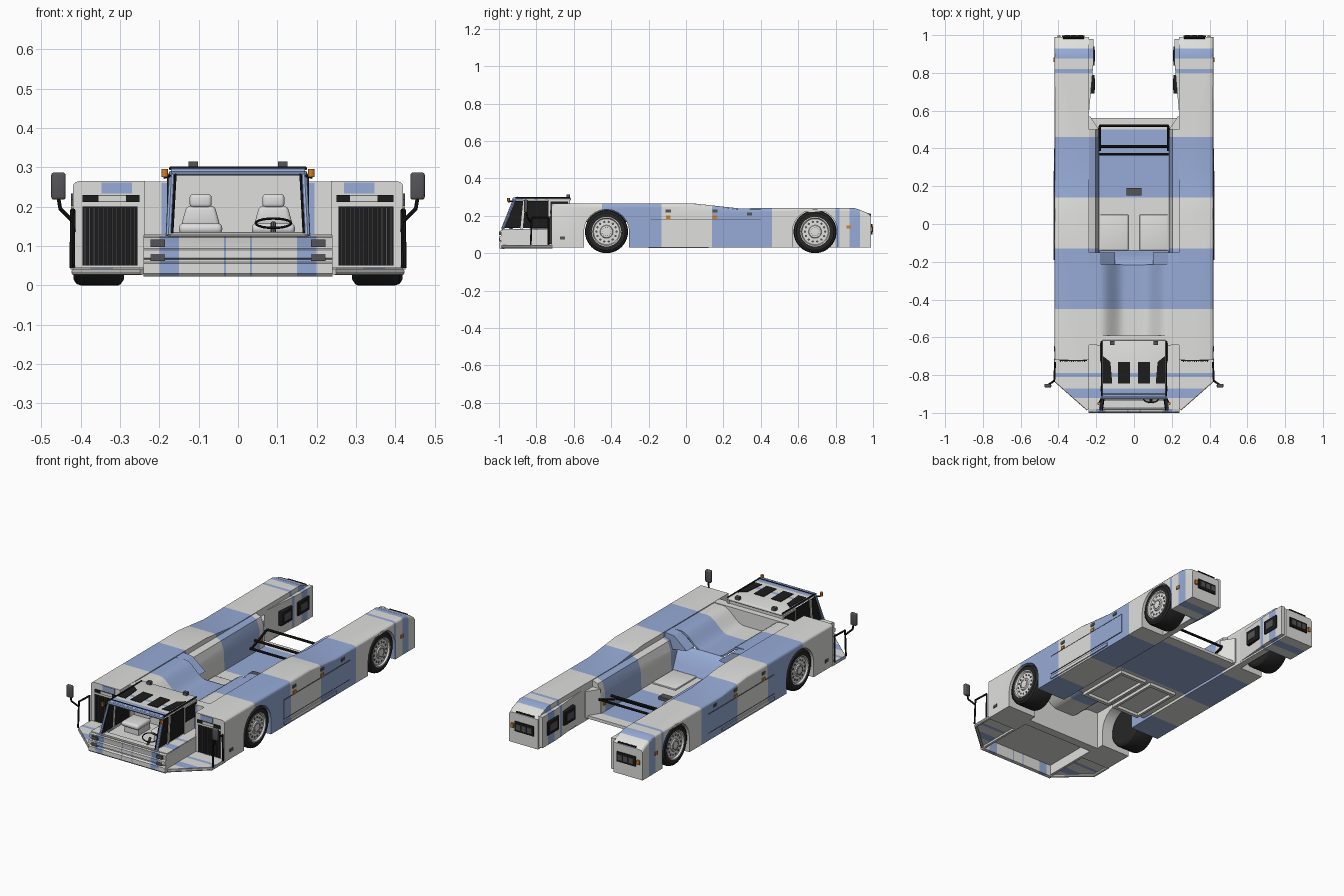
import bpy, bmesh, math
from mathutils import Vector

if "Cube" in bpy.data.objects:
    bpy.data.objects.remove(bpy.data.objects["Cube"])

def mat(name, r, g, b):
    m = bpy.data.materials.new(name)
    m.diffuse_color = (r, g, b, 1)
    m.use_nodes = True
    m.node_tree.nodes["Principled BSDF"].inputs["Base Color"].default_value = m.diffuse_color
    return m

GREY = mat("light grey paint", .74, .74, .72)
BLUE = mat("blue paint", .31, .41, .68)
BLACK = mat("black", .012, .012, .012)
TYRE = mat("tyre rubber", .02, .02, .02)
DARK = mat("dark grey", .09, .09, .1)
ORANGE = mat("orange lamp", .65, .22, .02)
SEAT = mat("pale seat", .72, .72, .72)
RIM = mat("rim grey", .75, .75, .73)

Y_BANDS = (1, [(-.92, -.87), (-.81, -.79), (-.45, -.13), (.14, .46), (.8, .82), (.875, .93)])
X_BANDS = (0, [(.15, .2), (.03, .036)])

def finish(bm, name, m, bands=None):
    bmesh.ops.recalc_face_normals(bm, faces=bm.faces)
    if bands:  # cut the mesh along the stripe limits and paint the bands blue
        ax, ranges = bands
        bmesh.ops.triangulate(bm, faces=bm.faces)
        no = Vector((ax == 0, ax == 1, 0))
        for lim in [v for r in ranges for v in r]:
            for v in ((lim, -lim) if ax == 0 else (lim,)):
                bmesh.ops.bisect_plane(bm, geom=bm.verts[:] + bm.edges[:] + bm.faces[:],
                                       plane_co=no * v, plane_no=no)
        for f in bm.faces:
            c = f.calc_center_median()[ax]
            c = abs(c) if ax == 0 else c
            f.material_index = int(any(a < c < b for a, b in ranges))
    me = bpy.data.meshes.new(name)
    bm.to_mesh(me)
    bm.free()
    ob = bpy.data.objects.new(name, me)
    bpy.context.collection.objects.link(ob)
    me.materials.append(m)
    if bands:
        me.materials.append(BLUE)
    return ob

def prism(name, pts, axis, a, b, m, both=False, bevel=0, edge=None, bands=None):
    """Extrude a 2D outline along an axis; both=True adds the mirrored side."""
    bm = bmesh.new()
    place = {'x': lambda p, t: (t, p[0], p[1]), 'y': lambda p, t: (p[0], t, p[1]),
             'z': lambda p, t: (p[0], p[1], t)}[axis]
    for s in ((1, -1) if both else (1,)):
        A, B = [[bm.verts.new(place(p, t)) for p in pts] for t in (a, b)]
        for v in A + B:
            v.co.x *= s
        bm.faces.new(A)
        bm.faces.new(B)
        for i in range(len(pts)):
            j = (i + 1) % len(pts)
            bm.faces.new((A[i], A[j], B[j], B[i]))
    if bevel:
        bmesh.ops.recalc_face_normals(bm, faces=bm.faces)
        es = [e for e in bm.edges if not edge or all(edge(v.co) for v in e.verts)]
        bmesh.ops.bevel(bm, geom=es, offset=bevel, segments=3, profile=.5, affect='EDGES')
    return finish(bm, name, m, bands)

def box(name, x0, x1, y0, y1, z0, z1, m, **k):
    return prism(name, [(x0, y0), (x1, y0), (x1, y1), (x0, y1)], 'z', z0, z1, m, **k)

def tube(name, pts, r, m, both=False, n=8):
    bm = bmesh.new()
    for s in ((1, -1) if both else (1,)):
        P = [Vector((p[0] * s, p[1], p[2])) for p in pts]
        for p, q in zip(P, P[1:]):
            d = q - p
            M = d.to_track_quat('Z', 'Y').to_matrix().to_4x4()
            M.translation = (p + q) / 2
            bmesh.ops.create_cone(bm, cap_ends=True, segments=n, radius1=r, radius2=r, depth=d.length + r / 2, matrix=M)
    return finish(bm, name, m)

def lathe_x(name, prof, yc, zc, m, n=40):
    """Spin an (x, radius) profile about a wheel axle, on both sides."""
    bm = bmesh.new()
    for s in (1, -1):
        rings = [[bm.verts.new((s * x, yc + r * math.cos(k * math.tau / n), zc + r * math.sin(k * math.tau / n)))
                  for k in range(n)] for x, r in prof]
        for A, B in zip(rings, rings[1:]):
            for k in range(n):
                bm.faces.new((A[k], A[(k + 1) % n], B[(k + 1) % n], B[k]))
        bm.faces.new(rings[-1])
        bm.faces.new(rings[0])
    return finish(bm, name, m)

# side pods with wheel arches; the front arch runs through the inner wall too
top = [(.99, .03), (.99, .2), (.965, .218), (.9, .242), (.28, .24), (.05, .265), (-.72, .265)]
def arch(yc):
    arc = [(yc - .121 * math.cos(a), .115 + .119 * math.sin(a)) for a in [math.radians(d) for d in range(0, 181, 15)]]
    return [(yc - .121, .03)] + arc + [(yc + .121, .03)]
prism("side_pod", [(-.72, .03)] + arch(-.425) + arch(.69) + top, 'x', .275, .42, GREY, both=True, bevel=.016,
      edge=lambda c: c.x ** 2 > .17 and (c.z > .238 or (c.z > .19 and c.y > .9)), bands=Y_BANDS)
prism("pod_inner_wall", [(-.72, .03)] + arch(-.425) + top, 'x', .237, .275, GREY, both=True, bands=Y_BANDS)
prism("fork_inner_wedge", [(.24, .57), (.215, .85), (.215, .98), (.24, .98)], 'z', .04, .215, GREY, both=True, bands=Y_BANDS)

# wheels
for tag, yc in (("front", -.425), ("rear", .69)):
    lathe_x(tag + "_tyre", [(.29, .06), (.29, .1), (.298, .112), (.305, .115), (.4, .115), (.411, .111), (.418, .1), (.417, .078), (.4, .076)], yc, .115, TYRE)
    lathe_x(tag + "_rim", [(.4, .079), (.419, .079), (.419, .074), (.41, .069), (.411, .035), (.417, .032), (.418, .014)], yc, .115, RIM)
    for k in range(14):
        a = k * math.tau / 14
        y, z = yc + .054 * math.cos(a), .115 + .054 * math.sin(a)
        tube(tag + "_rim_hole", [(.408, y, z), (.4105, y, z)], .0065, DARK, both=True)
        y, z = yc + .023 * math.cos(a), .115 + .023 * math.sin(a)
        tube(tag + "_wheel_nut", [(.415, y, z), (.42, y, z)], .0022, DARK, both=True, n=6)

# pod side details
box("side_panel", .42, .423, -.19, .4, .075, .18, GREY, both=True, bands=Y_BANDS)
for z in (.072, .181):
    box("side_panel_seam", .42, .4235, -.19, .4, z, z + .002, DARK, both=True)
box("side_rail", .42, .426, -.19, .28, .04, .058, GREY, both=True, bands=Y_BANDS)
for y, z in ((-.095, .192), (.155, .192), (.87, .14)):
    box("side_marker", .418, .425, y - .012, y + .012, z - .009, z + .009, ORANGE, both=True)
for y, z in ((.34, .21), (-.66, .08), (-.095, .225), (.155, .225)):
    box("side_socket", .418, .424, y - .014, y + .014, z - .008, z + .008, DARK, both=True)

# pod front grilles
box("grille_back", .255, .395, -.724, -.719, .05, .2, BLACK, both=True)
for i in range(12):
    x = .26 + i * .0115
    box("grille_bar", x, x + .0045, -.73, -.722, .05, .198, DARK, both=True)
box("grille_slot", .25, .395, -.724, -.719, .212, .23, BLACK, both=True)
box("grille_slot_insert", .285, .355, -.726, -.72, .213, .229, GREY, both=True)
box("pod_front_stripe", .27, .347, -.723, -.718, .234, .262, BLUE, both=True)

# front platform (thin shell with rim) and bumper
plat = [(.23, -.98), (.25, -.98), (.42, -.83), (.42, -.715), (.23, -.715)]
prism("front_platform", plat, 'z', .041, .045, GREY, both=True, bands=(1, [(-.92, -.87), (-.81, -.79)]))
for i in (1, 2):
    (xa, ya), (xb, yb) = plat[i], plat[i + 1]
    tube("platform_rim", [(xa - .004, ya, .034), (xb - .004, yb, .034)], .008, GREY, both=True)
box("cab_floor", -.23, .23, -.98, -.6, .088, .094, GREY)
prism("front_bumper", [(-.97, .022), (-.992, .022), (-1, .03), (-1, .055), (-.988, .06), (-.988, .066), (-.998, .07), (-.998, .09),
      (-.988, .094), (-.988, .1), (-.992, .122), (-.97, .128)], 'x', -.24, .24, GREY, bands=X_BANDS)
box("cab_lower_side", .226, .24, -.98, -.61, .03, .125, GREY, both=True)
box("cab_side_ledge", .17, .239, -.98, -.61, .118, .13, GREY, both=True, bands=Y_BANDS)
for z in (.098, .062):
    box("head_lamp", .186, .222, -1, -.985, z, z + .018, DARK, both=True)
box("bumper_foot_lamp", .18, .23, -1, -.985, .03, .042, GREY, both=True)

# cab shell
box("cab_rear_body", -.237, .237, -.64, -.59, .03, .264, GREY)
box("cab_shoulder_stripe", .17, .195, -.643, -.639, .13, .26, BLUE, both=True)
prism("cab_back_wall", [(-.178, .09), (.178, .09), (.166, .285), (-.166, .285)], 'y', -.66, -.625, GREY)
box("cab_roof", -.17, .17, -.918, -.615, .282, .298, GREY, bevel=.006, bands=Y_BANDS)
tube("windscreen_pillar", [(.176, -.98, .128), (.168, -.918, .286)], .008, BLUE, both=True)
tube("windscreen_seal", [(.167, -.984, .134), (.159, -.925, .282)], .003, BLACK, both=True)
tube("windscreen_header", [(-.168, -.92, .289), (.168, -.92, .289)], .0095, BLUE)
tube("windscreen_sill", [(-.176, -.98, .13), (.176, -.98, .13)], .006, GREY)
prism("side_window", [(-.968, .135), (-.915, .28), (-.73, .28), (-.73, .135)], 'x', .168, .174, BLACK, both=True)
prism("window_post", [(-.885, .13), (-.87, .285), (-.858, .285), (-.873, .13)], 'x', .167, .178, GREY, both=True)
box("cab_rear_side", .164, .177, -.735, -.62, .12, .285, GREY, both=True)
box("rear_side_vent", .176, .18, -.725, -.63, .195, .275, BLACK, both=True)
box("roof_window_inner", .022, .085, -.845, -.73, .296, .301, BLACK, both=True)
prism("roof_window_outer", [(.115, -.845), (.163, -.845), (.163, -.7), (.125, -.73)], 'z', .296, .301, BLACK, both=True)
tube("roof_edge_rail", [(.172, -.91, .297), (.172, -.62, .297)], .004, BLACK, both=True)
tube("roof_front_rail", [(-.172, -.9, .299), (.172, -.9, .299)], .003, BLACK)
box("roof_lamp", .102, .126, -.64, -.62, .296, .315, DARK, both=True)
tube("beacon_arm", [(.168, -.915, .28), (.186, -.95, .275)], .004, BLACK, both=True)
tube("front_beacon", [(.186, -.95, .278), (.186, -.95, .294)], .008, ORANGE, both=True, n=12)

# cab interior
box("dashboard", -.17, .17, -.972, -.935, .1, .128, GREY)
for x in (-.095, .09):
    box("seat_base", x - .045, x + .045, -.82, -.72, .09, .135, SEAT)
    box("seat_cushion", x - .055, x + .055, -.84, -.72, .13, .158, SEAT, bevel=.012)
    prism("seat_back", [(x - .05, .15), (x + .05, .15), (x + .036, .202), (x - .036, .202)], 'y', -.735, -.7, SEAT, bevel=.01)
    box("seat_headrest", x - .028, x + .028, -.735, -.708, .198, .232, SEAT, bevel=.009)
ring = [(.09 + .045 * math.cos(k * math.tau / 20), -.915 + .03 * math.sin(k * math.tau / 20), .158 + .012 * math.sin(k * math.tau / 20)) for k in range(21)]
tube("steering_wheel", ring, .003, BLACK)
tube("steering_column", [(.09, -.945, .12), (.09, -.915, .157)], .007, DARK)

# mirrors on bent brackets
tube("mirror_bracket", [(.42, -.735, .045), (.418, -.735, .19), (.422, -.825, .19), (.424, -.83, .045)], .005, BLACK, both=True)
tube("mirror_arm", [(.422, -.83, .165), (.452, -.85, .195), (.456, -.852, .22)], .005, BLACK, both=True)
box("mirror", .438, .475, -.866, -.846, .218, .287, DARK, both=True, bevel=.007)

# saddle deck behind the cab, dipping in the middle
prof = [(x / 100, .18 + .08 * (.5 - .5 * math.cos(math.pi * min(1, max(0, (abs(x) - 5) / 13))))) for x in range(-24, 25, 2)]
prism("saddle_deck", prof + [(x, z - .012) for x, z in reversed(prof)], 'y', -.6, -.215, GREY, bands=Y_BANDS)
prism("saddle_rear_slope", [(-.216, .182), (-.19, .16), (-.16, .1), (-.14, .06), (-.17, .055), (-.216, .15)], 'x', -.24, .24, BLUE)
prism("saddle_shoulder", [(.24, .262), (.18, .255), (.1, .19), (.24, .17)], 'y', -.22, -.15, BLUE, both=True)

# cradle bay: sloped walls, floor, panels
prism("bay_wall", [(.24, .238), (.205, .225), (.187, .17), (.182, .05), (.24, .05)], 'y', -.2, .5, GREY, both=True, bands=Y_BANDS)
prism("bay_wall_end", [(.24, .5), (.186, .5), (.232, .57), (.24, .57)], 'z', .05, .2, GREY, both=True)
box("bay_floor", -.24, .24, -.2, .56, .045, .062, GREY, bands=(1, [(.14, .5)]))
box("floor_panel", .03, .178, -.14, .05, .06, .07, GREY, both=True, bevel=.003)
box("floor_sensor", -.04, .04, .15, .19, .06, .08, DARK)
for x0, x1, y0, y1 in ((.015, .03, -.2, .12), (.175, .19, -.2, .12), (.015, .19, -.2, -.18), (.015, .19, .1, .12)):
    box("belly_frame", x0, x1, y0, y1, .028, .046, GREY, both=True)

# cradle bars and beacons
for y, z in ((.37, .1), (.41, .13), (.52, .15)):
    tube("cradle_bar", [(-.18, y, z), (.18, y, z)], .007, BLACK)
tube("cradle_side_arm", [(.18, .39, .1), (.18, .52, .15), (.2, .45, .12)], .006, BLACK, both=True)
box("bay_beacon", .178, .196, .462, .48, .1, .13, ORANGE, both=True)

# fork ends: inner lamps, rear plates and top recess
for y in (.74, .89):
    box("inner_lamp_panel", .208, .232, y - .05, y + .05, .095, .175, BLACK, both=True, bevel=.004)
    box("inner_lamp_face", .206, .21, y - .03, y + .03, .115, .155, DARK, both=True)
box("rear_lamp_plate", .262, .38, .988, .997, .1, .155, BLACK, both=True)
for x in (.27, .305, .34):
    box("rear_lamp", x, x + .028, .99, 1, .112, .143, DARK, both=True)
box("rear_orange_lamp", .388, .404, .988, .998, .115, .14, ORANGE, both=True)
tube("rear_hand_rail", [(.265, .985, .206), (.375, .985, .206)], .005, BLACK, both=True)

# smooth shading with sharp edges kept
for ob in bpy.data.objects:
    ob.select_set(True)
bpy.context.view_layer.objects.active = bpy.data.objects[0]
bpy.ops.object.shade_smooth_by_angle(angle=math.radians(30))
